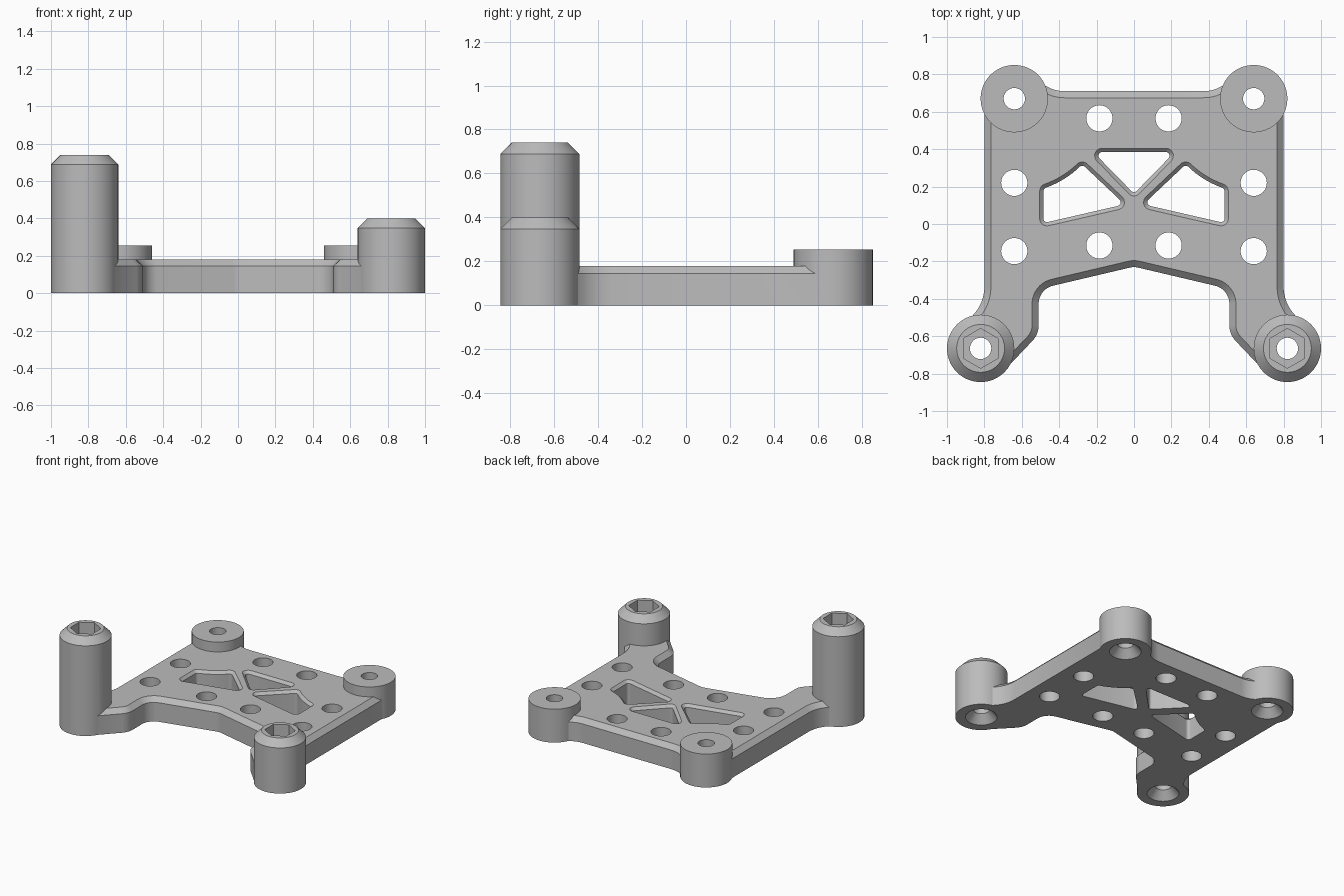
import bpy, bmesh
from math import cos, sin, pi, radians, tan
from mathutils import Vector

cube = bpy.data.objects.get("Cube")
if cube:
    bpy.data.objects.remove(cube)

THICK, CHAMFER = 0.18, 0.035
BOSS = (0.64, 0.67)        # rear boss centre
POST = (0.82, -0.665)      # front post centre
RADIUS, BORE, SINK = 0.18, 0.057, 0.11

grey = bpy.data.materials.new("plain grey")
grey.use_nodes = True
grey.diffuse_color = (0.5, 0.5, 0.5, 1)
grey.node_tree.nodes["Principled BSDF"].inputs["Base Color"].default_value = (0.5, 0.5, 0.5, 1)


def rounded(corners, steps=10):
    """Outline from (x, y, fillet radius) corners."""
    out = []
    for i, (x, y, r) in enumerate(corners):
        p = Vector((x, y))
        if r == 0:
            out.append(p)
            continue
        a = (Vector(corners[i - 1][:2]) - p).normalized()
        b = (Vector(corners[(i + 1) % len(corners)][:2]) - p).normalized()
        half = a.angle(b) / 2
        centre = p + (a + b).normalized() * r / sin(half)
        start = p + a * r / tan(half) - centre
        end = p + b * r / tan(half) - centre
        for k in range(steps + 1):
            out.append(centre + start.slerp(end, k / steps).normalized() * r)
    return out


def offset(points, d):
    """Move a counter-clockwise outline outward by d."""
    out = []
    for i, p in enumerate(points):
        a = (p - points[i - 1]).normalized()
        b = (points[(i + 1) % len(points)] - p).normalized()
        na, nb = Vector((a.y, -a.x)), Vector((b.y, -b.x))
        out.append(p + (na + nb) * d / (1 + na.dot(nb)))
    return out


def loft(name, layers):
    """Solid through matching outlines given as (points, z)."""
    bm = bmesh.new()
    rings = [[bm.verts.new((p.x, p.y, z)) for p in pts] for pts, z in layers]
    n = len(rings[0])
    for low, high in zip(rings, rings[1:]):
        for i in range(n):
            j = (i + 1) % n
            bm.faces.new((low[i], low[j], high[j], high[i]))
    bm.faces.new(rings[0][::-1])
    bm.faces.new(rings[-1])
    bmesh.ops.recalc_face_normals(bm, faces=bm.faces)
    mesh = bpy.data.meshes.new(name)
    bm.to_mesh(mesh)
    bm.free()
    mesh.materials.append(grey)
    obj = bpy.data.objects.new(name, mesh)
    bpy.context.collection.objects.link(obj)
    return obj


def turned(name, centre, profile, sides=64):
    """Round or prismatic solid from (radius, z) steps."""
    c = Vector(centre)
    ring = [Vector((sin(-2 * pi * i / sides), cos(2 * pi * i / sides))) for i in range(sides)]
    return loft(name, [([c + v * r for v in ring], z) for r, z in profile])


def combine(body, tool, operation):
    mod = body.modifiers.new("combine", 'BOOLEAN')
    mod.operation, mod.solver, mod.object = operation, 'EXACT', tool
    bpy.context.view_layer.objects.active = body
    bpy.ops.object.modifier_apply(modifier=mod.name)
    bpy.data.objects.remove(tool)


# Plate outline, one half then mirrored
half = [(0.51, -0.348, 0.1), (0.51, -0.59, 0.12), (0.70, -0.79, 0), (0.82, -0.67, 0),
        (0.90, -0.53, 0), (0.80, -0.42, 0.22), (0.80, 0.67, 0), (0.64, 0.78, 0),
        (0.54, 0.80, 0), (0.45, 0.71, 0.19)]
outline = rounded([(0, -0.228, 0.1)] + half + [(-x, y, r) for x, y, r in reversed(half)])
bracket = loft("mounting_bracket", [(outline, 0), (outline, THICK - CHAMFER),
                                    (offset(outline, -CHAMFER), THICK)])

# Rear bosses and front posts, the right post being taller
for side, post_top in ((-1, 0.74), (1, 0.40)):
    combine(bracket, turned("rear_boss", (side * BOSS[0], BOSS[1]),
                            [(RADIUS, 0), (RADIUS, 0.255)]), 'UNION')
    combine(bracket, turned("front_post", (side * POST[0], POST[1]),
                            [(RADIUS, 0), (RADIUS, post_top - 0.052), (0.128, post_top)]), 'UNION')

# Countersunk bores, with hexagonal nut pockets in the posts
sunk = [(SINK + 0.01, -0.01), (SINK, 0), (BORE, 0.06), (BORE, 1)]
for side, post_top in ((-1, 0.74), (1, 0.40)):
    for x, y in (BOSS, POST):
        combine(bracket, turned("bore", (side * x, y), sunk), 'DIFFERENCE')
    combine(bracket, turned("nut_pocket", (side * POST[0], POST[1]),
                            [(0.106, post_top - 0.13), (0.106, post_top + 0.1)], 6), 'DIFFERENCE')
    # Plain plate holes
    for x, y in ((0.185, 0.565), (0.185, -0.115), (0.64, 0.22), (0.64, -0.145)):
        combine(bracket, turned("plate_hole", (side * x, y), [(0.07, -0.1), (0.07, 0.3)], 48),
                'DIFFERENCE')


def window(points):
    wide = offset(points, 0.02)
    combine(bracket, loft("window", [(points, -0.1), (points, THICK - 0.02),
                                     (wide, THICK), (wide, THICK + 0.1)]), 'DIFFERENCE')


# Centre triangle and the two side windows, curved around the rear bosses
window(rounded([(0, 0.162, 0.02), (0.218, 0.385, 0.02), (-0.218, 0.385, 0.02)], 5))
arc = [(BOSS[0] + 0.505 * cos(radians(a)), BOSS[1] + 0.505 * sin(radians(a)))
       for a in range(252, 222, -4)]
side_window = [(0.05, 0.105, 0.02), (0.485, 0.005, 0.02)]
side_window += [(x, y, 0.02 if i in (0, len(arc) - 1) else 0) for i, (x, y) in enumerate(arc)]
window(rounded(side_window, 5))
window(rounded([(-x, y, r) for x, y, r in reversed(side_window)], 5))

# Smooth the round walls, keep the edges sharp
bpy.ops.object.select_all(action='DESELECT')
bracket.select_set(True)
bpy.context.view_layer.objects.active = bracket
bpy.ops.object.shade_smooth_by_angle(angle=radians(30))
